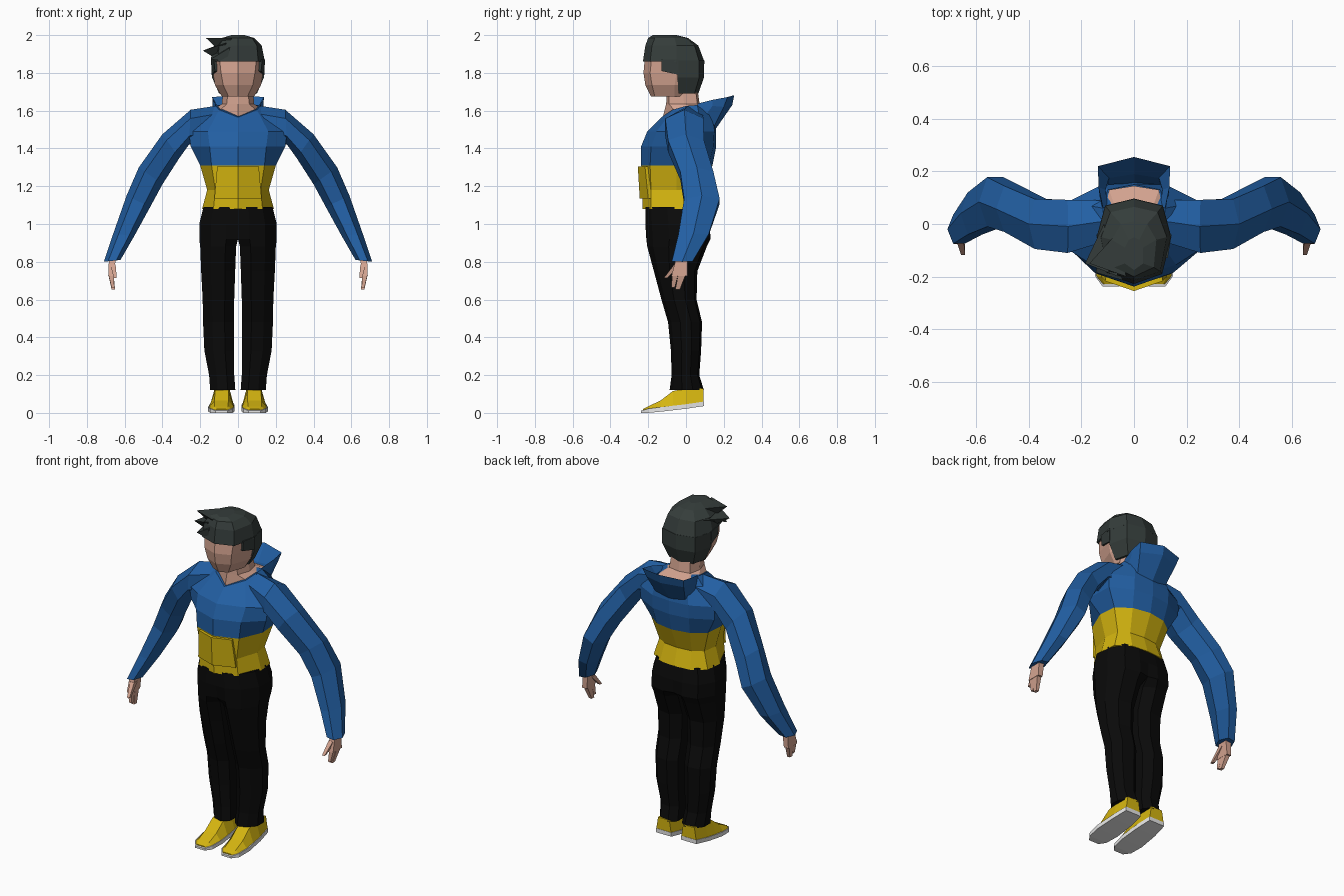
import bpy, bmesh, math
from mathutils import Vector


def material(name, rgb):
    m = bpy.data.materials.new(name)
    m.diffuse_color = (*rgb, 1)
    return m


BLUE = material("blue cloth", (.016, .115, .37))
YELLOW = material("yellow cloth", (.66, .46, .005))
SKIN = material("skin", (.66, .37, .28))
HAIR = material("dark hair", (.035, .046, .043))
BLACK = material("black cloth", (.003, .003, .003))
WHITE = material("white rubber", (.8, .8, .8))


def loft(name, rings, mat, mirror=False):
    """Skin a list of equal-length closed rings and cap both ends."""
    bm = bmesh.new()
    vs = [[bm.verts.new(p) for p in r] for r in rings]
    n = len(rings[0])
    for a, b in zip(vs, vs[1:]):
        for i in range(n):
            j = (i + 1) % n
            bm.faces.new((a[i], a[j], b[j], b[i]))
    bm.faces.new(vs[0])
    bm.faces.new(vs[-1])
    bmesh.ops.recalc_face_normals(bm, faces=bm.faces)
    me = bpy.data.meshes.new(name)
    bm.to_mesh(me)
    bm.free()
    me.materials.append(mat)
    ob = bpy.data.objects.new(name, me)
    bpy.context.collection.objects.link(ob)
    if mirror:
        ob.modifiers.new("mirror", 'MIRROR').use_mirror_merge = False
    return ob


def sym(half, z=None):
    """Complete a half ring that starts and may end on x = 0."""
    pts = [p if z is None else (p[0], p[1], z) for p in half]
    return pts + [(-p[0], p[1], p[2]) for p in reversed(pts) if p[0] > 0]


def spike(name, tip, base, mat):
    """Pointed tuft from a triangular base."""
    t = Vector(tip)
    loft(name, [base, [t + (Vector(b) - t) * .02 for b in base]], mat)


def finger(name, a, b, ra, rb):
    """Four-sided tapered segment; radii are (x, y)."""
    def ring(c, r):
        return [(c[0] + r[0] * i, c[1] + r[1] * j, c[2])
                for i, j in ((-1, -1), (1, -1), (1, 1), (-1, 1))]
    loft(name, [ring(a, ra), ring(b, rb)], SKIN, True)


# --- torso -----------------------------------------------------------
low = [(0, -.23), (.13, -.185), (.19, -.05), (.18, .05), (.1, .105), (0, .115)]
waist = [(0, -.232), (.12, -.185), (.163, -.05), (.15, .04), (.09, .075), (0, .085)]
ribs = [(0, -.237), (.14, -.19), (.2, -.05), (.19, .06), (.11, .12), (0, .14)]
chest = [(0, -.238), (.15, -.185), (.25, -.09), (.245, .08), (.12, .145), (0, .16)]
upper = [(0, -.205), (.16, -.155), (.262, -.09), (.25, .085), (.12, .15), (0, .16)]
collar = [(0, -.13, 1.565), (.1, -.07, 1.605), (.118, 0, 1.625),
          (.118, .06, 1.63), (.1, .13, 1.6), (0, .15, 1.59)]
loft("waistband", [sym(low, 1.08), sym(waist, 1.18), sym(ribs, 1.31)], YELLOW)
loft("hoodie_body", [sym(ribs, 1.31), sym(chest, 1.41), sym(upper, 1.49),
                     sym(collar)], BLUE)

# front pocket folded along the middle
loft("front_pocket", [
    [(x, y, 1.135) for x, y in ((-.125, -.2), (0, -.245), (.125, -.2), (.11, -.16), (-.11, -.16))],
    [(x, y, 1.305) for x, y in ((-.11, -.217), (0, -.255), (.11, -.217), (.1, -.17), (-.1, -.17))],
], YELLOW)

# hood hanging behind the neck: columns of base, fold, rim, inside
cols = [
    [(.113, .04, 1.59), (.12, .06, 1.62), (.118, .06, 1.637), (.1, .07, 1.62)],
    [(.13, .1, 1.57), (.135, .14, 1.625), (.135, .14, 1.657), (.108, .13, 1.61)],
    [(.1, .15, 1.52), (.125, .2, 1.62), (.137, .22, 1.672), (.095, .175, 1.6)],
    [(0, .155, 1.50), (0, .245, 1.63), (0, .255, 1.682), (0, .19, 1.59)],
]
loft("hood", cols + [[(-x, y, z) for x, y, z in c] for c in cols[-2::-1]], BLUE)

# --- sleeves: outer (x,z), inner (x,z), front y, back y --------------
sleeve = [
    ((.12, 1.625), (.13, 1.45), -.07, .09),
    ((.25, 1.605), (.26, 1.42), -.11, .092),
    ((.40, 1.475), (.31, 1.35), -.095, .095),
    ((.525, 1.30), (.40, 1.21), -.03, .145),
    ((.59, 1.15), (.465, 1.09), -.01, .178),
    ((.66, .95), (.55, .935), -.04, .12),
    ((.71, .80), (.622, .81), -.075, .035),
]
rings = []
for (ox, oz), (ix, iz), f, b in sleeve:
    ring = []
    for k in range(6):
        a = k * math.pi / 3
        t = (1 - math.cos(a)) / 2
        ring.append((ox + (ix - ox) * t,
                     (f + b) / 2 - (b - f) / 2 * math.sin(a) / .866,
                     oz + (iz - oz) * t))
    rings.append(ring)
loft("sleeve", rings, BLUE, True)

# --- hands -----------------------------------------------------------
finger("palm", (.665, -.022, .82), (.672, -.035, .725), (.018, .03), (.015, .042))
finger("front_finger", (.672, -.058, .73), (.662, -.068, .665), (.013, .016), (.008, .009))
finger("back_finger", (.672, -.022, .73), (.66, -.045, .652), (.014, .02), (.009, .012))
finger("thumb", (.662, -.045, .785), (.65, -.108, .715), (.014, .018), (.008, .009))

# --- trousers: z, inner x, outer x, front y, back y, inner rounding --
legs = [
    (1.09, 0, .183, -.215, .105, 0), (1.0, 0, .205, -.215, .125, 0),
    (.92, 0, .205, -.21, .13, .04), (.88, .01, .2, -.205, .11, .15),
    (.75, .015, .195, -.17, .06, .2), (.6, .02, .187, -.13, .056, .22),
    (.48, .022, .185, -.095, .085, .22), (.33, .022, .178, -.08, .08, .22),
    (.2, .02, .153, -.076, .07, .22), (.12, .014, .147, -.087, .095, .2),
]
rings = []
for z, xi, xo, f, b, k in legs:
    w, d = xo - xi, b - f
    rings.append([(xi, f + k * d, z), (xi + .3 * w, f, z), (xi + .7 * w, f + .1 * d, z),
                  (xo, f + .36 * d, z), (xo, f + .68 * d, z),
                  (xi + .75 * w, b - .06 * d, z), (xi + .3 * w, b, z), (xi, b - k * d, z)])
loft("trouser_leg", rings, BLACK, True)


# --- shoes: y, inner x, outer x, bottom z, top z, top inset ----------
def shoe_part(name, rows, mat):
    loft(name, [[(xi, y, zb), (xo, y, zb), (xo - s, y, zt), (xi + s, y, zt)]
                for y, xi, xo, zb, zt, s in rows], mat, True)


shoe_part("sole", [(.095, .032, .135, .036, .06, 0), (0, .02, .15, .022, .046, 0),
                   (-.12, .018, .158, .008, .032, 0), (-.2, .03, .147, 0, .022, 0),
                   (-.237, .055, .12, 0, .012, 0)], WHITE)
shoe_part("shoe_upper", [(.093, .034, .133, .055, .13, .012), (0, .022, .148, .04, .13, .025),
                         (-.07, .02, .152, .034, .115, .03), (-.135, .021, .154, .028, .065, .03),
                         (-.2, .033, .144, .02, .035, .02), (-.228, .055, .12, .012, .02, .008)], YELLOW)

# --- neck and head ---------------------------------------------------
loft("neck", [
    sym([(0, -.125, 1.555), (.098, -.06, 1.6), (.112, .03, 1.62), (.095, .13, 1.61), (0, .145, 1.605)]),
    sym([(0, -.105), (.06, -.09), (.085, -.01), (.07, .06), (0, .072)], 1.635),
    sym([(0, -.1), (.05, -.09), (.08, -.02), (.06, .05), (0, .06)], 1.72)], SKIN)
loft("head", [
    sym([(0, -.185), (.05, -.165), (.085, -.06), (.06, .02), (0, .04)], 1.675),
    sym([(0, -.215), (.078, -.18), (.122, -.06), (.09, .05), (0, .07)], 1.735),
    sym([(0, -.225), (.09, -.19), (.132, -.05), (.1, .06), (0, .08)], 1.80),
    sym([(0, -.218), (.098, -.182), (.135, -.05), (.1, .06), (0, .08)], 1.88)], SKIN)

# --- hair ------------------------------------------------------------
loft("hair_top", [
    sym([(0, -.228), (.107, -.19), (.142, -.05), (.11, .07), (0, .097)], 1.86),
    sym([(0, -.215), (.1, -.18), (.125, -.05), (.09, .045), (0, .065)], 1.945),
    sym([(0, -.2), (.075, -.165), (.085, -.06), (.05, 0), (0, .01)], 1.985),
    sym([(0, -.175), (.035, -.15), (.035, -.09), (.02, -.06), (0, -.05)], 2.0)], HAIR)
loft("hair_back", [
    sym([(.1, -.04), (.08, .045), (0, .065)], 1.69),
    sym([(.137, -.045), (.11, .07), (0, .095)], 1.775),
    sym([(.142, -.05), (.11, .07), (0, .097)], 1.865)], HAIR)
loft("sideburn", [
    [(.122, -.13, 1.81), (.139, -.04, 1.79), (.09, -.04, 1.79), (.09, -.12, 1.81)],
    [(.128, -.13, 1.87), (.143, -.04, 1.87), (.09, -.04, 1.87), (.09, -.12, 1.87)]], HAIR, True)

# swept tufts on one side of the fringe
spike("upper_tuft", (-.17, -.15, 1.985),
      [(-.03, -.2, 1.985), (-.06, -.03, 1.985), (-.09, -.12, 1.91)], HAIR)
spike("middle_tuft", (-.186, -.15, 1.918),
      [(-.06, -.2, 1.96), (-.115, .0, 1.945), (-.1, -.12, 1.865)], HAIR)
spike("lower_tuft", (-.145, -.185, 1.872),
      [(-.04, -.215, 1.935), (-.13, -.06, 1.92), (-.06, -.2, 1.862)], HAIR)
